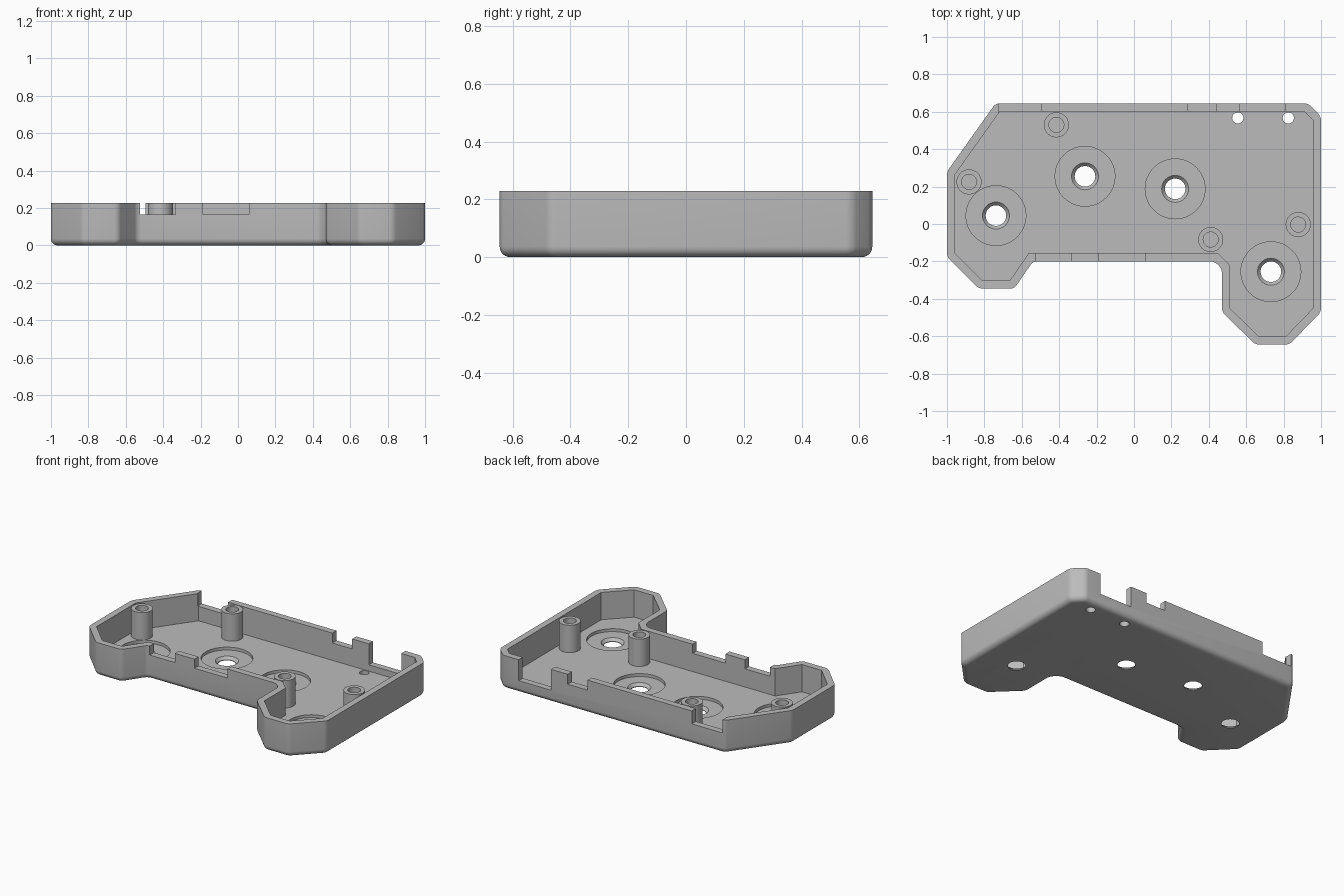
import bpy, bmesh, math
from mathutils import Vector

if "Cube" in bpy.data.objects:
    bpy.data.objects.remove(bpy.data.objects["Cube"], do_unlink=True)

HEIGHT, FLOOR, WALL = 0.228, 0.042, 0.044
BACK, FRONT = 0.645, -0.2

grey = bpy.data.materials.new("plain grey")
grey.use_nodes = True
grey.diffuse_color = (0.5, 0.5, 0.5, 1)
grey.node_tree.nodes["Principled BSDF"].inputs["Base Color"].default_value = (0.5, 0.5, 0.5, 1)

# Counter-clockwise footprint of the tray
OUTLINE = [Vector(p) for p in (
    (-0.74, BACK), (-1, 0.28), (-1, -0.175), (-0.83, -0.345), (-0.64, -0.345),
    (-0.54, FRONT), (0.43, FRONT), (0.47, -0.24), (0.47, -0.47), (0.65, -0.645),
    (0.83, -0.645), (1, -0.47), (1, 0.575), (0.93, BACK))]


def inset(points, d):
    """Move every side of a closed outline inward by d."""
    result = []
    for i, p in enumerate(points):
        a = (p - points[i - 1]).normalized()
        b = (points[(i + 1) % len(points)] - p).normalized()
        na, nb = Vector((-a.y, a.x)), Vector((-b.y, b.x))
        result.append(p + (na + nb) * d / (1 + na.dot(nb)))
    return result


def finish(name, bm):
    bmesh.ops.recalc_face_normals(bm, faces=bm.faces[:])
    mesh = bpy.data.meshes.new(name)
    bm.to_mesh(mesh)
    bm.free()
    mesh.materials.append(grey)
    obj = bpy.data.objects.new(name, mesh)
    bpy.context.collection.objects.link(obj)
    return obj


def prism(name, points, z0, z1, corner=0, fillet=0):
    bm = bmesh.new()
    base = bm.faces.new([bm.verts.new((p.x, p.y, z0)) for p in points])
    top = bmesh.ops.extrude_face_region(bm, geom=[base], use_keep_orig=True)["geom"]
    for v in top:
        if isinstance(v, bmesh.types.BMVert):
            v.co.z = z1
    if corner:
        upright = [e for e in bm.edges if abs(e.verts[0].co.z - e.verts[1].co.z) > 0.01]
        bmesh.ops.bevel(bm, geom=upright, offset=corner, segments=4, profile=0.5, affect='EDGES')
    if fillet:
        rim = [e for e in bm.edges if all(abs(v.co.z - z0) < 1e-5 for v in e.verts)]
        bmesh.ops.bevel(bm, geom=rim, offset=fillet, segments=6, profile=0.5, affect='EDGES')
    return finish(name, bm)


def lathe(name, profile, x, y, sides=48):
    """Turn a closed (radius, z) profile about a vertical axis."""
    bm = bmesh.new()
    rings = [[bm.verts.new((x + r * math.cos(2 * math.pi * k / sides),
                            y + r * math.sin(2 * math.pi * k / sides), z))
              for k in range(sides)] for r, z in profile]
    for a, b in zip(rings, rings[1:]):
        for k in range(sides):
            n = (k + 1) % sides
            bm.faces.new((a[k], a[n], b[n], b[k]))
    bm.faces.new(rings[0])
    bm.faces.new(rings[-1])
    return finish(name, bm)


def cut(target, cutter):
    mod = target.modifiers.new("cut", 'BOOLEAN')
    mod.operation, mod.solver, mod.object = 'DIFFERENCE', 'EXACT', cutter
    bpy.context.view_layer.objects.active = target
    bpy.ops.object.modifier_apply(modifier=mod.name)
    bpy.data.objects.remove(cutter, do_unlink=True)


def smooth(obj):
    bpy.ops.object.select_all(action='DESELECT')
    obj.select_set(True)
    bpy.context.view_layer.objects.active = obj
    bpy.ops.object.shade_smooth_by_angle(angle=math.radians(30))


# Tray shell with rounded corners and a rounded bottom edge
tray = prism("tray_shell", OUTLINE, 0, HEIGHT, corner=0.02, fillet=0.036)
cut(tray, prism("cavity_cutter", inset(OUTLINE, WALL), FLOOR, 0.4))

# Connector notches in the rims: x range, wall, bottom height
for x0, x1, y, z in ((-0.725, -0.495, BACK, 0.14), (0.29, 0.44, BACK, 0.16),
                     (0.565, 0.81, BACK, 0.085), (-0.525, -0.335, FRONT, 0.166),
                     (-0.188, 0.06, FRONT, 0.166)):
    inner = y - math.copysign(WALL + 0.003, y)
    outer = y + math.copysign(0.05, y)
    lo, hi = sorted((inner, outer))
    box = [Vector(p) for p in ((x0, lo), (x1, lo), (x1, hi), (x0, hi))]
    cut(tray, prism("notch_cutter", box, z, 0.4))

# Round recesses with tapered through holes
for x, y in ((-0.738, 0.045), (-0.262, 0.255), (0.22, 0.188), (0.732, -0.255)):
    cut(tray, lathe("recess_cutter", [(0.055, -0.05), (0.055, 0.004), (0.072, 0.022),
                                      (0.16, 0.022), (0.16, 0.1)], x, y))

# Small holes beside the deep notch
for x in (0.555, 0.825):
    cut(tray, lathe("pin_cutter", [(0.03, -0.05), (0.03, 0.1)], x, 0.567, 24))
smooth(tray)

# Hollow screw posts
for i, (x, y) in enumerate(((-0.415, 0.53), (-0.882, 0.225), (0.41, -0.083), (0.878, -0.003))):
    smooth(lathe(f"screw_post_{i + 1}", [(0.067, FLOOR - 0.01), (0.067, HEIGHT),
                                         (0.04, HEIGHT), (0.04, FLOOR + 0.005)], x, y))
